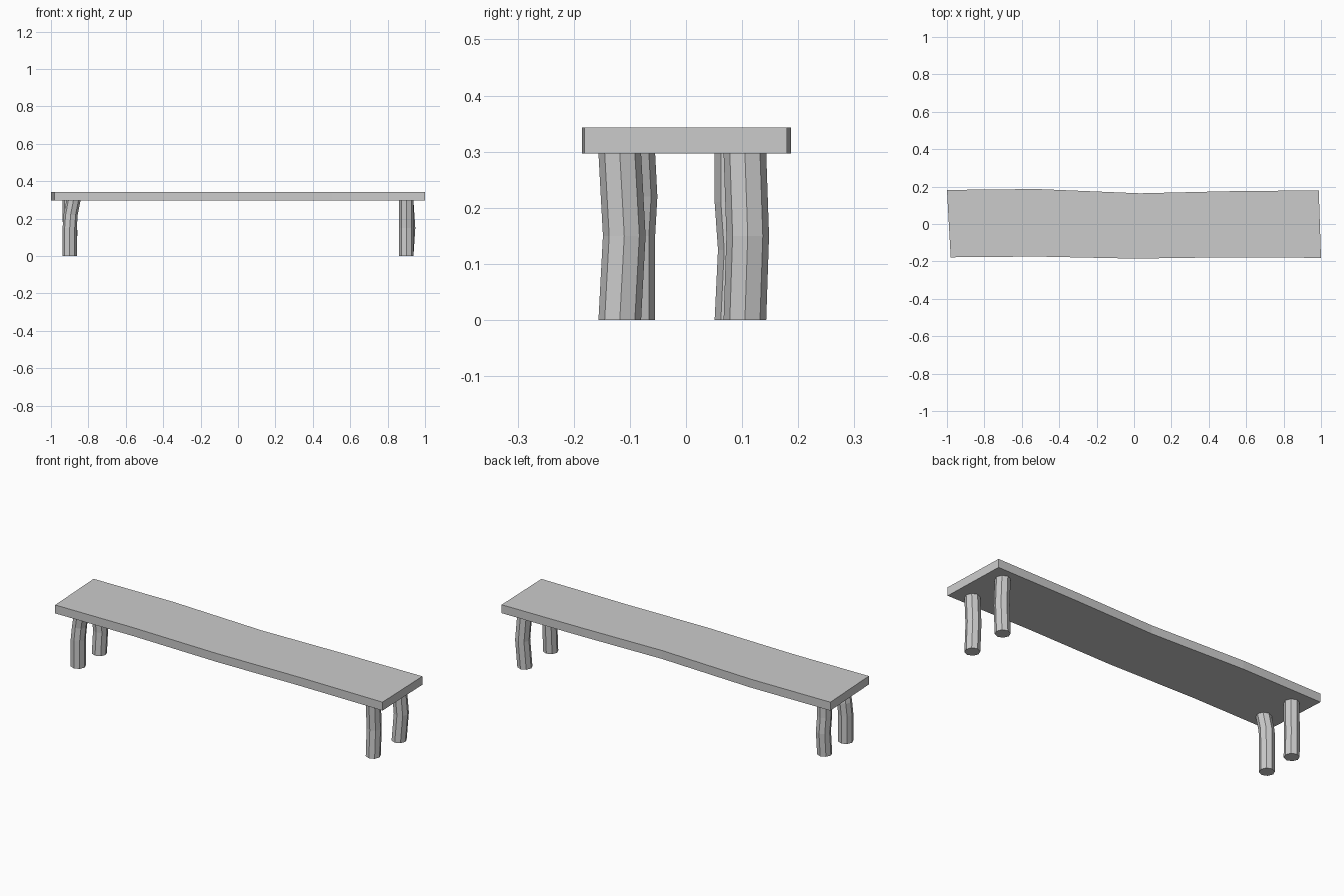
import bpy, bmesh, math

if "Cube" in bpy.data.objects:
    bpy.data.objects.remove(bpy.data.objects["Cube"])


def prism(name, rings):
    """Loft a capped solid through matching rings of points."""
    bm = bmesh.new()
    loops = [[bm.verts.new(p) for p in ring] for ring in rings]
    n = len(loops[0])
    for a, b in zip(loops, loops[1:]):
        for i in range(n):
            j = (i + 1) % n
            bm.faces.new((a[i], a[j], b[j], b[i]))
    bm.faces.new(loops[0][::-1])
    bm.faces.new(loops[-1])
    bmesh.ops.recalc_face_normals(bm, faces=bm.faces)
    mesh = bpy.data.meshes.new(name)
    bm.to_mesh(mesh)
    bm.free()
    obj = bpy.data.objects.new(name, mesh)
    bpy.context.collection.objects.link(obj)


def leg(name, path, r=0.038, sides=8):
    """Octagonal log following a crooked path of centres."""
    rings = []
    for x, y, z in path:
        rings.append([(x + r * math.cos(math.tau * i / sides),
                       y + r * math.sin(math.tau * i / sides), z)
                      for i in range(sides)])
    prism(name, rings)


UNDER, TOP = 0.297, 0.343

# Seat plank with hand-cut wavy edges
outline = [(-0.98, -0.178), (-0.52, -0.174), (0.0, -0.185), (0.5, -0.178),
           (1.0, -0.181), (0.988, 0.18), (0.5, 0.175), (0.03, 0.164),
           (-0.52, 0.187), (-1.0, 0.182)]
prism("seat", [[(x, y, z) for x, y in outline] for z in (UNDER, TOP)])

# Four legs, each bent differently
leg("front_right_leg", [(0.90, -0.118, 0), (0.90, -0.110, 0.15), (0.90, -0.118, UNDER)])
leg("back_right_leg", [(0.90, 0.105, 0), (0.91, 0.110, 0.15), (0.90, 0.105, UNDER)])
leg("front_left_leg", [(-0.90, -0.093, 0), (-0.90, -0.093, 0.15),
                       (-0.895, -0.089, 0.22), (-0.88, -0.093, UNDER)])
leg("back_left_leg", [(-0.90, 0.089, 0), (-0.897, 0.095, 0.125),
                      (-0.90, 0.089, 0.21), (-0.90, 0.089, UNDER)])
